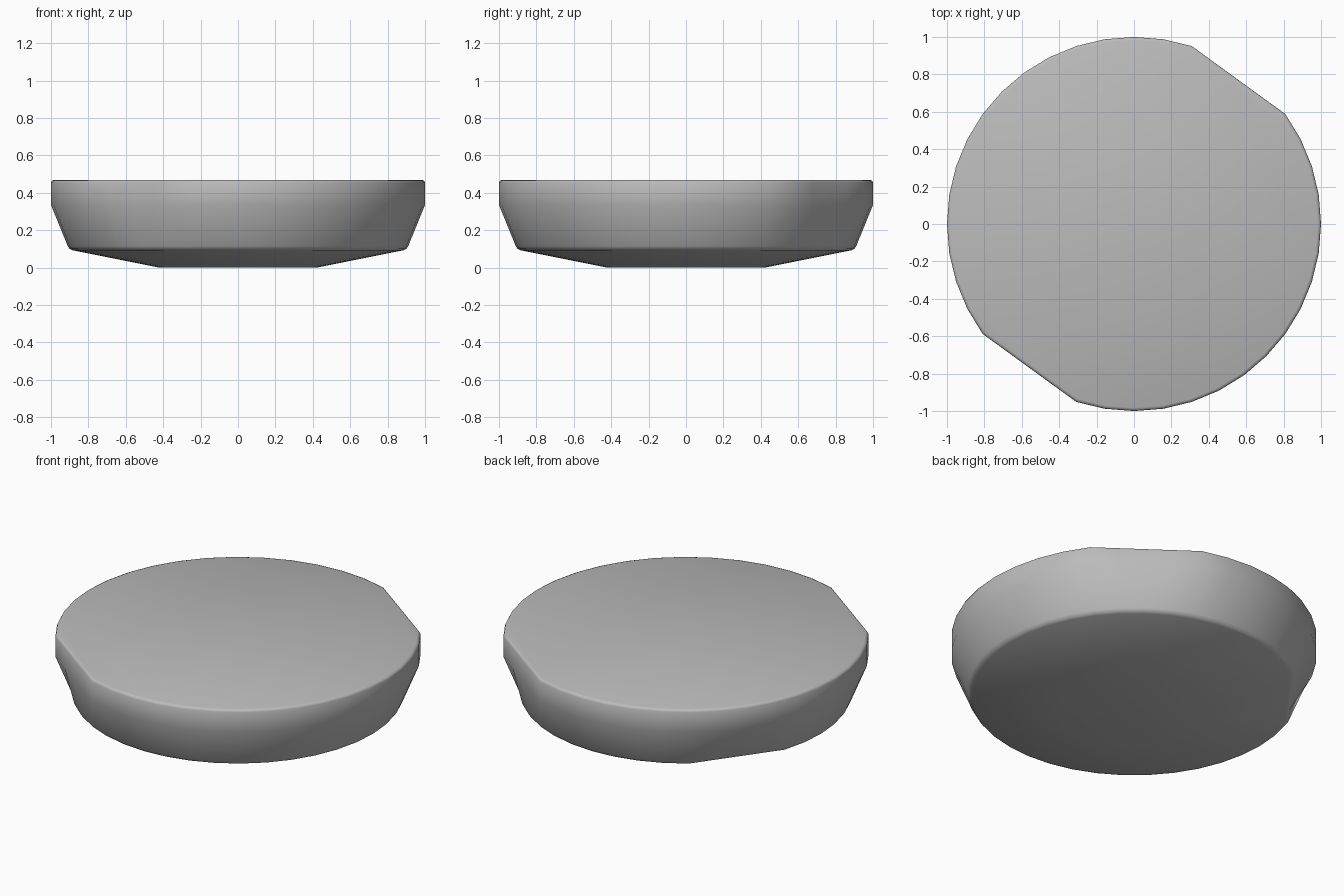
import bpy, bmesh, math
from mathutils import Vector

if "Cube" in bpy.data.objects:
    bpy.data.objects.remove(bpy.data.objects["Cube"])

SEG = 40
# profile from underside to top: radius, height
PROFILE = [(0.42, 0.0), (0.885, 0.093), (0.90, 0.10), (0.91, 0.115),
           (1.0, 0.335), (1.0, 0.455), (0.995, 0.465), (0.983, 0.47)]
# straight facets: start angle, end angle, profile rows they cut
UPPER, LOWER = (4, 5, 6, 7), (1, 2, 3)
FACETS = [(36, 72, UPPER), (216, 252, UPPER), (126, 162, LOWER)]


def ring_point(row, deg):
    """Point on a ring, moved onto the chord where a facet cuts it."""
    r, z = PROFILE[row]

    def at(d):
        a = math.radians(d)
        return Vector((r * math.cos(a), r * math.sin(a), z))
    for start, end, rows in FACETS:
        if row in rows and start < deg < end:
            return at(start).lerp(at(end), (deg - start) / (end - start))
    return at(deg)


# faceted disc body
bm = bmesh.new()
rings = [[bm.verts.new(ring_point(k, i * 360 / SEG)) for i in range(SEG)]
         for k in range(len(PROFILE))]
for a, b in zip(rings, rings[1:]):
    for i in range(SEG):
        j = (i + 1) % SEG
        bm.faces.new((a[i], a[j], b[j], b[i]))
bm.faces.new(rings[-1])
bm.faces.new(rings[0][::-1])
for f in bm.faces:
    f.smooth = True
bm.normal_update()

mesh = bpy.data.meshes.new("disc_body")
bm.to_mesh(mesh)
bm.free()
body = bpy.data.objects.new("disc_body", mesh)
bpy.context.collection.objects.link(body)

# single grey material
grey = bpy.data.materials.new("mid_grey")
grey.diffuse_color = (0.5, 0.5, 0.5, 1)
grey.use_nodes = True
grey.node_tree.nodes["Principled BSDF"].inputs["Base Color"].default_value = grey.diffuse_color
mesh.materials.append(grey)
